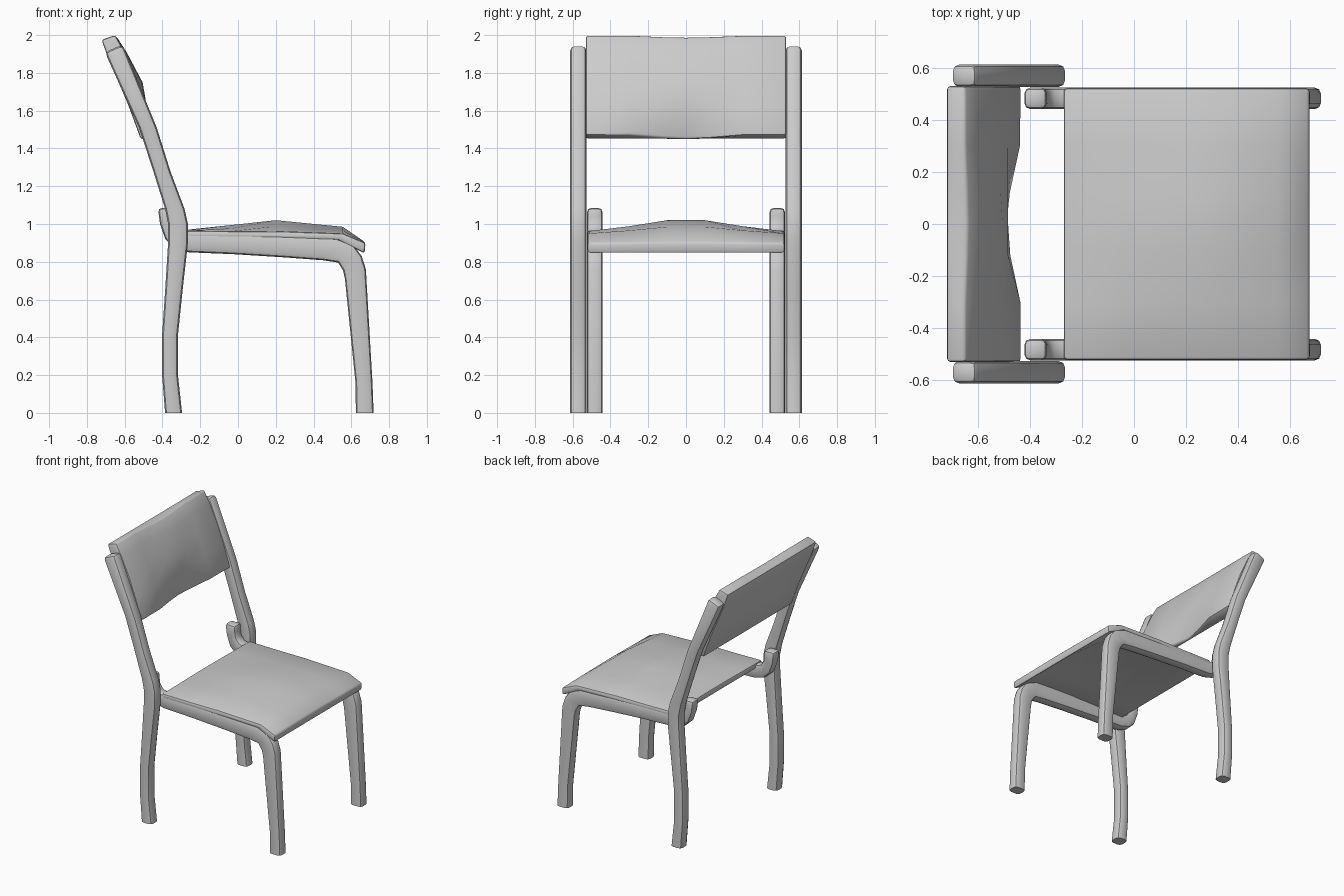
import bpy, bmesh, math

if "Cube" in bpy.data.objects:
    bpy.data.objects.remove(bpy.data.objects["Cube"])


def loft(name, rings, bevel, mirror=False):
    """Skin closed rings into a capped solid, round its corners and shade it."""
    bm = bmesh.new()
    vs = [[bm.verts.new(p) for p in r] for r in rings]
    n = len(rings[0])
    for a, b in zip(vs, vs[1:]):
        for i in range(n):
            j = (i + 1) % n
            bm.faces.new((a[i], a[j], b[j], b[i]))
    bm.faces.new(vs[0])
    bm.faces.new(vs[-1])
    bmesh.ops.recalc_face_normals(bm, faces=bm.faces)
    edges = [e for e in bm.edges
             if e.calc_face_angle(0) > math.radians(50)
             and max(v.co.z for v in e.verts) > 0.001]
    bmesh.ops.bevel(bm, geom=edges, offset=bevel, segments=2, profile=0.5,
                    affect='EDGES', clamp_overlap=True)
    bmesh.ops.recalc_face_normals(bm, faces=bm.faces)
    me = bpy.data.meshes.new(name)
    bm.to_mesh(me)
    bm.free()
    ob = bpy.data.objects.new(name, me)
    bpy.context.collection.objects.link(ob)
    bpy.ops.object.select_all(action='DESELECT')
    ob.select_set(True)
    bpy.context.view_layer.objects.active = ob
    bpy.ops.object.shade_smooth_by_angle(angle=math.radians(40))
    if mirror:
        m = ob.modifiers.new("mirror", 'MIRROR')
        m.use_axis = (False, True, False)
    return ob


def bar_rings(pairs, y0, y1):
    """Rectangular rings from (x, z, x, z) pairs of opposite side points."""
    return [[(a, y0, b), (a, y1, b), (c, y1, d), (c, y0, d)]
            for a, b, c, d in pairs]


def panel_rings(edge, centre, back, stations):
    """Cross-sections along y, blending an edge profile into a centre one."""
    full = [(-y, w) for y, w in stations] + \
           [(y, w) for y, w in reversed(stations) if y > 0]
    rings = []
    for y, w in full:
        face = [(e[0] + (c[0] - e[0]) * w, y, e[1] + (c[1] - e[1]) * w)
                for e, c in zip(edge, centre)]
        rings.append(face + [(x, y, z) for x, z in back(w)])
    return rings


# Rear posts: back point and front point at each height
post = [(-.386, 0, -.296, 0), (-.402, .2, -.318, .2), (-.402, .41, -.318, .41),
        (-.385, .66, -.292, .66), (-.37, .9, -.265, .9), (-.37, 1.0, -.265, 1.0),
        (-.386, 1.08, -.283, 1.08), (-.455, 1.3, -.358, 1.28),
        (-.524, 1.51, -.43, 1.51), (-.705, 1.91, -.61, 1.95)]
loft("rear_post", bar_rings(post, .527, .613), .025, mirror=True)

# Front leg bending into the side rail and the upturned rear hook
leg = [(.718, 0, .624, 0), (.712, .16, .622, .16), (.677, .76, .566, .71),
       (.655, .83, .556, .755), (.61, .89, .53, .796), (.52, .925, .45, .808),
       (.25, .94, .25, .823), (-.02, .948, -.02, .84), (-.26, .955, -.26, .85),
       (-.305, .965, -.335, .872), (-.33, 1.0, -.385, .92),
       (-.335, 1.04, -.413, 1.0), (-.335, 1.085, -.424, 1.085)]
loft("front_leg_and_rail", bar_rings(leg, .442, .524), .022, mirror=True)

# Domed seat with a dropped front lip
seat_edge = [(-.27, .965), (-.03, .962), (.2, .962), (.555, .95), (.675, .9)]
seat_mid = [(-.27, .97), (-.03, .995), (.2, 1.02), (.555, .985), (.675, .903)]


def seat_under(w):
    return [(.67, .845), (.53, .915 + .02 * w), (.2, .925 + .05 * w),
            (-.03, .925 + .03 * w), (-.27, .925)]


loft("seat", panel_rings(seat_edge, seat_mid, seat_under,
                         [(.522, 0), (.3, .45), (.1, 1)]), .012)

# Backrest panel with a hollow lower centre and a gentle upper bulge
rest_edge = [(-.432, 1.472), (-.484, 1.63), (-.535, 1.77), (-.605, 1.92), (-.65, 2.0)]
rest_mid = [(-.49, 1.45), (-.484, 1.63), (-.505, 1.75), (-.59, 1.91), (-.64, 1.988)]


def rest_back(w):
    return [(-.722, 1.975), (-.685, 1.87), (-.585, 1.64), (-.515, 1.45)]


loft("backrest", panel_rings(rest_edge, rest_mid, rest_back,
                             [(.53, 0), (.3, .05), (.12, .75), (0, 1)]), .012)
